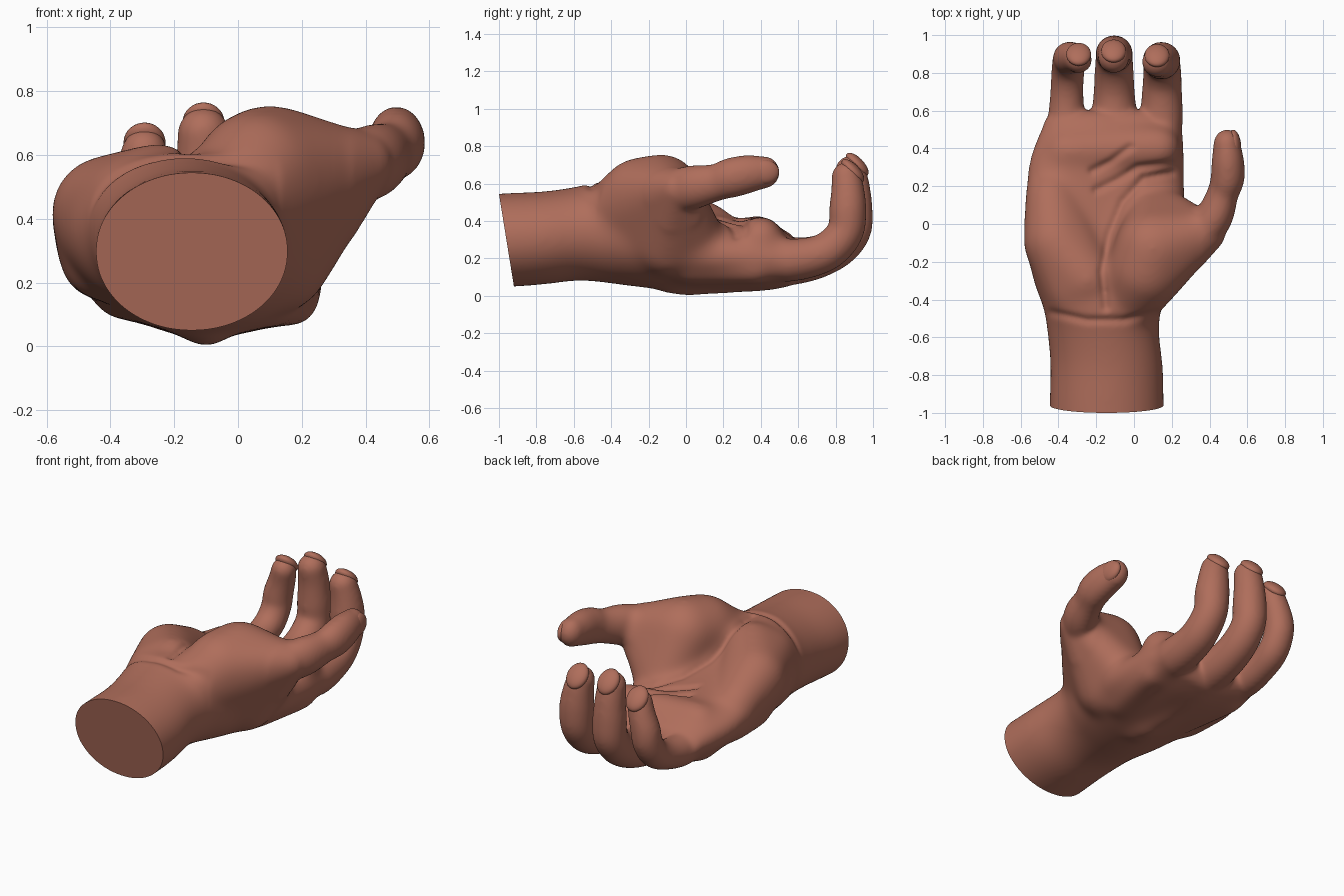
import bpy, bmesh, math
from mathutils import Vector, Matrix

cube = bpy.data.objects.get("Cube")
if cube:
    bpy.data.objects.remove(cube, do_unlink=True)

skin = bpy.data.materials.new("warm_brown_skin")
skin.use_nodes = True
color = (0.43, 0.155, 0.105, 1)
skin.diffuse_color = color
skin.node_tree.nodes["Principled BSDF"].inputs["Base Color"].default_value = color


def loft(bm, rings):
    """Skin a list of point rings into a closed tube."""
    loops = [[bm.verts.new(p) for p in ring] for ring in rings]
    n = len(loops[0])
    for a, b in zip(loops, loops[1:]):
        for i in range(n):
            j = (i + 1) % n
            bm.faces.new((a[i], a[j], b[j], b[i]))
    bm.faces.new(loops[0][::-1])
    bm.faces.new(loops[-1])


def spline(points, steps=6):
    """Catmull-Rom interpolation of tuples of any length."""
    pts = [Vector(p) for p in points]
    pts = [pts[0]] + pts + [pts[-1]]
    out = []
    for a, b, c, d in zip(pts, pts[1:], pts[2:], pts[3:]):
        for k in range(steps):
            t = k / steps
            out.append(0.5 * (2 * b + (c - a) * t + (2 * a - 5 * b + 4 * c - d) * t * t
                              + (3 * b - a - 3 * c + d) * t ** 3))
    return out + [pts[-1]]


def ellipsoid(bm, center, radii):
    return bmesh.ops.create_uvsphere(
        bm, u_segments=32, v_segments=20, radius=1,
        matrix=Matrix.Translation(center) @ Matrix.Diagonal((*radii, 1)))["verts"]


def mound(bm, balls):
    """Convex fleshy mass wrapped around (x, y, z, radius) balls."""
    temp = bmesh.new()
    points = [v.co.copy() for x, y, z, r in balls for v in ellipsoid(temp, (x, y, z), [r] * 3)]
    temp.free()
    verts = [bm.verts.new(p) for p in points]
    bmesh.ops.convex_hull(bm, input=verts)
    loose = [v for v in verts if v.is_valid and not v.link_faces]
    bmesh.ops.delete(bm, geom=loose, context='VERTS')


def limb(bm, points, flat):
    """Tube through (x, y, z, radius) points with round ends, narrowed sideways by flat."""
    path = spline(points)
    rings = []
    for i, p in enumerate(path):
        tangent = (path[min(i + 1, len(path) - 1)] - path[max(i - 1, 0)]).to_3d().normalized()
        side = Vector((1, 0, 0))
        side = (side - tangent * side.dot(tangent)).normalized()
        up = side.cross(tangent)
        rings.append([p.to_3d() + p[3] * (side * flat * math.cos(a) + up * math.sin(a))
                      for a in (math.tau * k / 24 for k in range(24))])
    loft(bm, rings)
    for p in (path[0], path[-1]):
        ellipsoid(bm, p.to_3d(), (p[3] * flat, p[3], p[3]))


bm = bmesh.new()

# Wrist and palm: y, left x, right x, bottom, top, raise of the little-finger edge
sections = [
    (-1.15, -.45, .16, .04, .54, 0), (-.95, -.45, .16, .045, .55, 0),
    (-.75, -.445, .155, .06, .56, 0), (-.58, -.46, .135, .08, .585, 0),
    (-.45, -.48, .145, .07, .61, .02), (-.3, -.535, .20, .05, .57, .06),
    (-.1, -.57, .24, .03, .48, .11), (.1, -.575, .27, .025, .42, .11),
    (.3, -.565, .27, .025, .39, .09), (.45, -.52, .265, .03, .37, .07),
    (.56, -.465, .25, .055, .32, .05), (.60, -.40, .20, .11, .27, .03)]
rings = []
for y, x0, x1, z0, z1, lift in spline(sections, 5):
    ring = []
    for k in range(48):
        c, s = math.cos(math.tau * k / 48), math.sin(math.tau * k / 48)
        ring.append(((x0 + x1) / 2 + (x1 - x0) / 2 * c, y,
                     (z0 + z1) / 2 + (z1 - z0) / 2 * s - lift * min(c, 0)))
    rings.append(ring)
loft(bm, rings)

# Thumb mound with its web, heel of the palm, and the pad below the fingers
mound(bm, [(-.03, -.40, .44, .17), (.06, -.25, .535, .205), (.10, -.13, .555, .205),
           (.38, -.045, .57, .105), (.12, .055, .29, .155), (.12, -.10, .27, .17)])
mound(bm, [(-.33, -.36, .45, .145), (-.25, -.30, .48, .16), (-.413, -.1, .425, .175),
           (-.44, .13, .35, .14)])
mound(bm, [(.13, .40, .305, .12), (-.11, .42, .28, .12), (-.36, .38, .31, .12)])

# Knuckle ridges on the back of the hand
mound(bm, [(-.10, -.10, .10, .09), (-.10, .0, .085, .09), (-.105, .45, .135, .11)])
mound(bm, [(.10, .0, .16, .10), (.175, .38, .145, .085)])
mound(bm, [(-.28, .0, .18, .11), (-.36, .40, .19, .11)])
mound(bm, [(-.42, -.05, .26, .12), (-.44, .2, .27, .12)])

# Fingers and thumb
digits = {
    "index_finger": [(.13, .35, .2, .12), (.145, .55, .19, .115), (.148, .70, .215, .106),
                     (.15, .79, .265, .102), (.147, .855, .35, .098), (.145, .865, .46, .10),
                     (.135, .865, .56, .09), (.122, .858, .635, .08)],
    "middle_finger": [(-.11, .35, .17, .13), (-.105, .55, .177, .123), (-.105, .70, .20, .109),
                      (-.105, .82, .26, .103), (-.105, .893, .35, .098), (-.105, .9, .46, .098),
                      (-.106, .895, .58, .089), (-.108, .88, .668, .082)],
    "ring_finger": [(-.33, .35, .24, .12), (-.355, .55, .215, .10), (-.355, .70, .235, .088),
                    (-.35, .81, .285, .088), (-.345, .87, .37, .086), (-.338, .88, .45, .086),
                    (-.313, .88, .54, .078), (-.293, .87, .612, .072)],
    "thumb": [(.34, -.08, .55, .12), (.425, .04, .58, .118), (.47, .16, .605, .10),
              (.495, .24, .63, .107), (.497, .33, .65, .103), (.492, .415, .66, .087)]}
flats = {"thumb": 0.84}
for name, points in digits.items():
    limb(bm, points, flats.get(name, 1))

# Fuse everything into one skin
bmesh.ops.recalc_face_normals(bm, faces=bm.faces)
rough = bpy.data.meshes.new("hand_rough")
bm.to_mesh(rough)
bm.free()
hand = bpy.data.objects.new("hand", rough)
bpy.context.collection.objects.link(hand)
remesh = hand.modifiers.new("fuse", 'REMESH')
remesh.mode = 'VOXEL'
remesh.voxel_size = 0.011
fused = bpy.data.meshes.new_from_object(hand.evaluated_get(bpy.context.evaluated_depsgraph_get()))
hand.modifiers.clear()
hand.data = fused
bpy.data.meshes.remove(rough)

bm = bmesh.new()
bm.from_mesh(fused)


def relax(verts, times):
    for _ in range(times):
        bmesh.ops.smooth_vert(bm, verts=verts, factor=0.5,
                              use_axis_x=True, use_axis_y=True, use_axis_z=True)


# Blend the palm strongly, the digits lightly
relax([v for v in bm.verts if v.co.y < .54 and v.co.x < .36], 60)
relax(bm.verts[:], 10)

# Palm and wrist creases pressed into the upper side
creases = [
    [(-.15, -.44), (-.17, -.25), (-.13, -.05), (-.06, .12), (.05, .24), (.2, .27)],
    [(-.20, .18), (-.08, .24), (.02, .30), (.2, .32)],
    [(-.22, .28), (-.12, .33), (-.02, .41)],
    [(-.44, -.47), (-.25, -.51), (-.05, -.51), (.12, -.47)]]
segments = [(Vector(a), Vector(b)) for line in creases for a, b in zip(line, line[1:])]
bm.normal_update()
moves = []
for v in bm.verts:
    if v.normal.z > 0 and -.6 < v.co.y < .5 and v.co.x < .3:
        p = v.co.xy
        d = min((p - a - (b - a) * max(0, min(1, (p - a).dot(b - a) / (b - a).length_squared))).length
                for a, b in segments)
        moves.append((v, v.normal * -0.016 * v.normal.z * math.exp(-(d / 0.02) ** 2)))
for v, move in moves:
    v.co += move
relax([v for v, move in moves], 2)

# Flat slanted cut through the wrist
cut = bmesh.ops.bisect_plane(bm, geom=bm.verts[:] + bm.edges[:] + bm.faces[:], dist=1e-5,
                             plane_co=(0, -1, .545), plane_no=(0, -.495, -.08), clear_outer=True)
bmesh.ops.holes_fill(bm, edges=[e for e in cut["geom_cut"] if isinstance(e, bmesh.types.BMEdge)])
bmesh.ops.recalc_face_normals(bm, faces=bm.faces)
bm.to_mesh(fused)
bm.free()


def finish(obj):
    obj.data.materials.clear()
    obj.data.materials.append(skin)
    bpy.ops.object.select_all(action='DESELECT')
    obj.select_set(True)
    bpy.context.view_layer.objects.active = obj
    bpy.ops.object.shade_smooth_by_angle(angle=math.radians(45))


finish(hand)

# Nails: shallow domes set into the tips
for name, points in digits.items():
    x, y, z, r = points[-1]
    thumb = name == "thumb"
    normal = Vector((1, .1, .03) if thumb else (0, .72, .69)).normalized()
    side = Vector((0, 1, 0) if thumb else (0, -.69, .72)).cross(normal).normalized()
    turn = Matrix((side, normal.cross(side), normal)).transposed().to_4x4()
    place = Matrix.Translation(Vector((x, y, z)) + normal * (r * flats.get(name, 1) - .033))
    bm = bmesh.new()
    bmesh.ops.create_uvsphere(bm, u_segments=32, v_segments=16, radius=1,
                              matrix=place @ turn @ Matrix.Diagonal((.066, .08, .035, 1)))
    mesh = bpy.data.meshes.new(name + "_nail")
    bm.to_mesh(mesh)
    bm.free()
    nail = bpy.data.objects.new(name + "_nail", mesh)
    bpy.context.collection.objects.link(nail)
    finish(nail)
